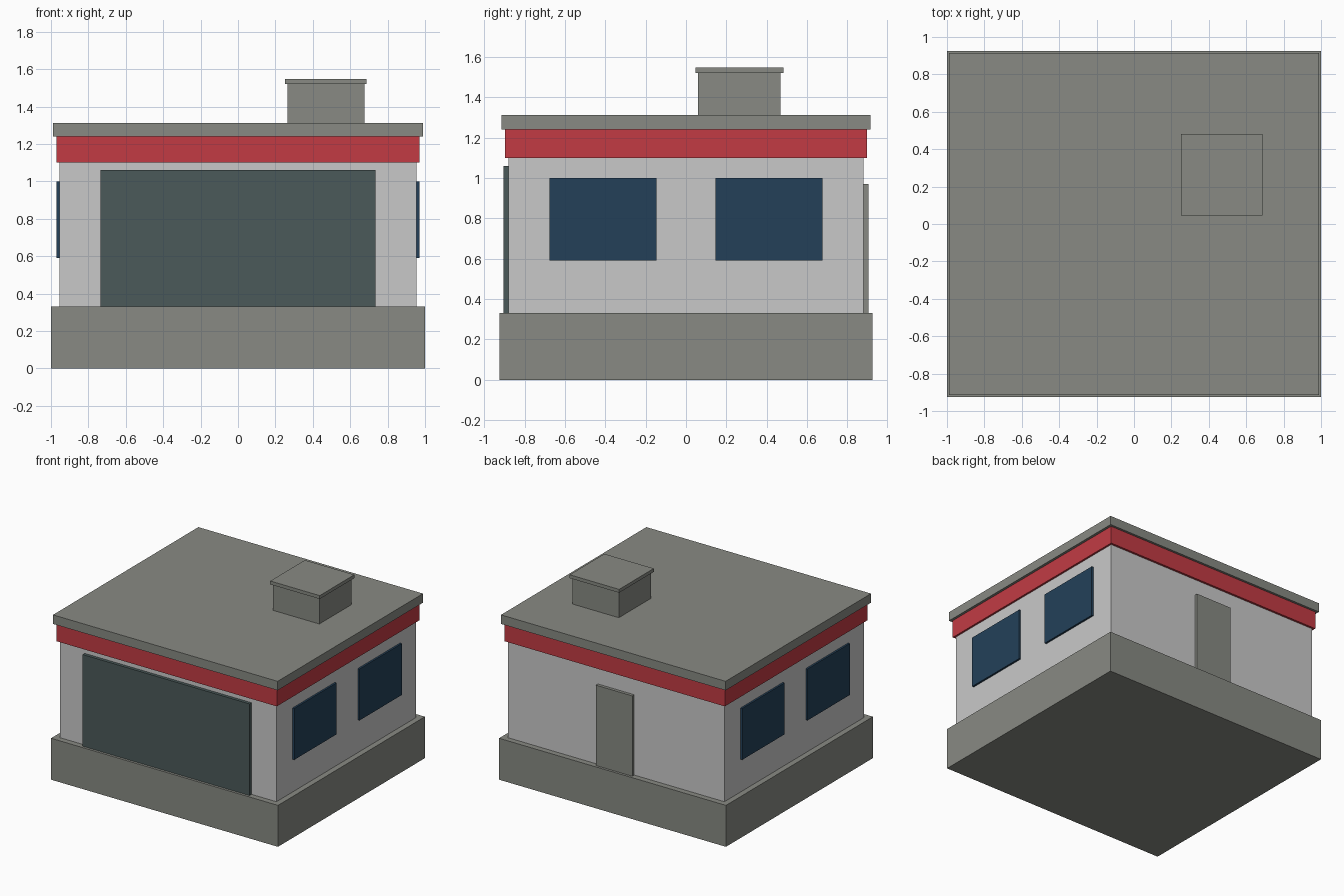
import bpy

if "Cube" in bpy.data.objects:
    bpy.data.objects.remove(bpy.data.objects["Cube"])


def material(name, rgb):
    # 8-bit display colour to linear
    lin = [((c / 255 + 0.055) / 1.055) ** 2.4 for c in rgb]
    mat = bpy.data.materials.new(name)
    mat.use_nodes = True
    mat.diffuse_color = (*lin, 1)
    bsdf = mat.node_tree.nodes["Principled BSDF"]
    bsdf.inputs["Base Color"].default_value = (*lin, 1)
    bsdf.inputs["Roughness"].default_value = 0.8
    return mat


concrete = material("concrete grey", (136, 138, 131))
plaster = material("plaster white", (201, 201, 201))
red = material("red trim", (194, 59, 68))
glass = material("window blue", (35, 64, 89))
shutter = material("shutter green grey", (75, 90, 90))


def box(name, mat, x, y, z):
    """Box spanning the given (low, high) ranges."""
    spans = (x, y, z)
    bpy.ops.mesh.primitive_cube_add(size=1, location=[(a + b) / 2 for a, b in spans])
    obj = bpy.context.object
    obj.name = name
    obj.scale = [b - a for a, b in spans]
    bpy.ops.object.transform_apply(location=False, rotation=False, scale=True)
    obj.data.materials.append(mat)
    return obj


def slab(name, mat, half_x, half_y, z):
    return box(name, mat, (-half_x, half_x), (-half_y, half_y), z)


# Stacked body of the building
slab("foundation", concrete, 1.0, 0.925, (0, 0.33))
slab("walls", plaster, 0.955, 0.88, (0.33, 1.1))
slab("trim_band", red, 0.97, 0.897, (1.1, 1.24))
slab("roof", concrete, 0.99, 0.915, (1.24, 1.312))

# Rooftop vent with an overhanging cap
box("roof_vent", concrete, (0.265, 0.675), (0.06, 0.467), (1.312, 1.52))
box("roof_vent_cap", concrete, (0.252, 0.688), (0.046, 0.482), (1.52, 1.547))

# Wide front shutter and narrow back door
box("front_shutter", shutter, (-0.735, 0.735), (-0.905, -0.88), (0.33, 1.06))
box("back_door", concrete, (-0.16, 0.16), (0.88, 0.905), (0.33, 0.97))

# Two windows on each side wall
for side, sx in (("left", 1), ("right", -1)):
    for place, sy in (("front", -1), ("back", 1)):
        box(f"{side}_{place}_window", glass,
            sorted((sx * 0.955, sx * 0.97)),
            sorted((sy * 0.145, sy * 0.677)),
            (0.59, 1.0))
